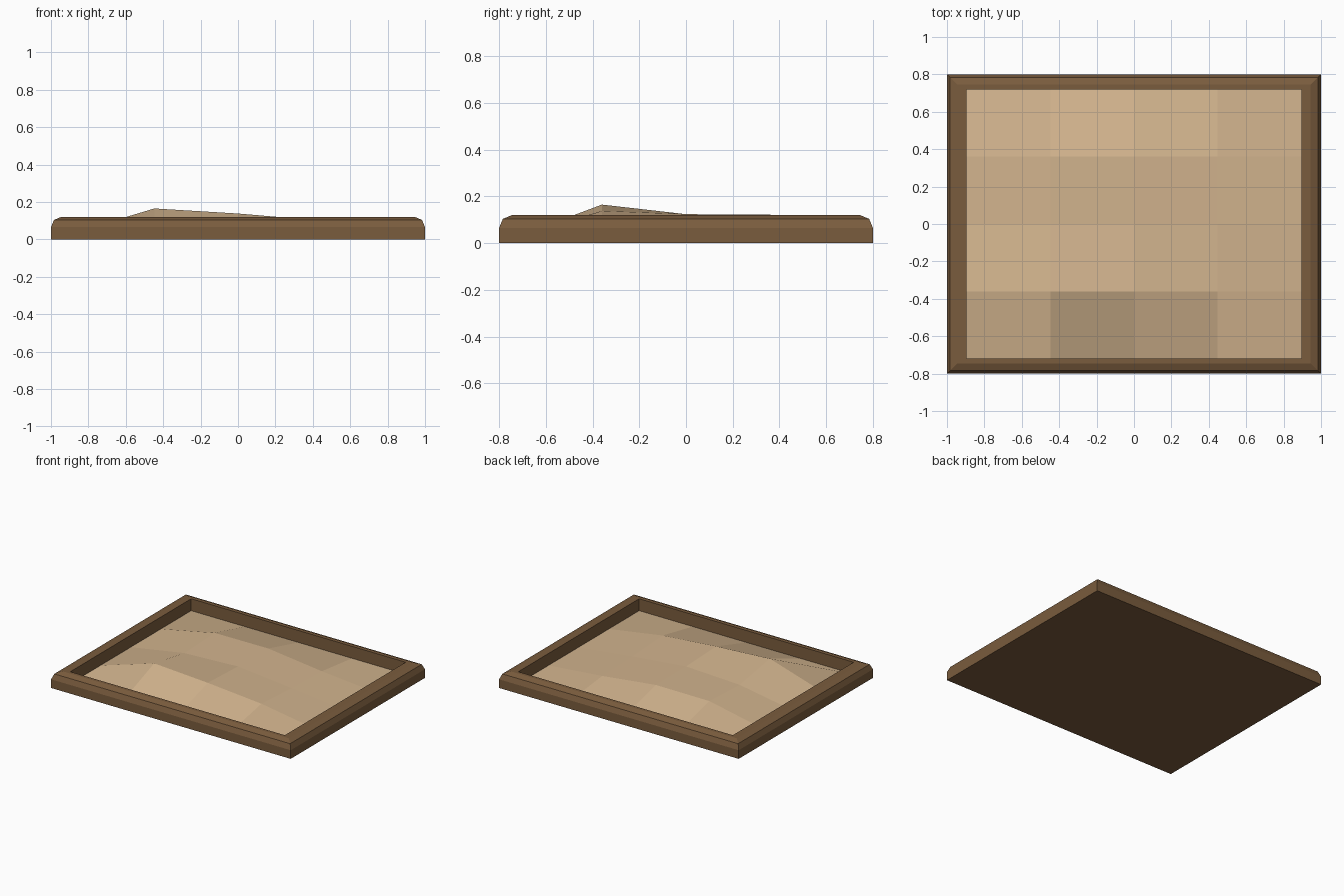
import bpy, bmesh, math

if "Cube" in bpy.data.objects:
    bpy.data.objects.remove(bpy.data.objects["Cube"])


def material(name, rgb):
    m = bpy.data.materials.new(name)
    m.diffuse_color = (*rgb, 1)
    m.use_nodes = True
    m.node_tree.nodes["Principled BSDF"].inputs["Base Color"].default_value = m.diffuse_color
    return m


def add_object(name, bm, mat):
    bmesh.ops.recalc_face_normals(bm, faces=bm.faces)
    mesh = bpy.data.meshes.new(name)
    bm.to_mesh(mesh)
    bm.free()
    mesh.materials.append(mat)
    obj = bpy.data.objects.new(name, mesh)
    bpy.context.collection.objects.link(obj)
    return obj


wood = material("brown wood", (0.195, 0.107, 0.047))
sand = material("tan sand", (0.645, 0.456, 0.270))

# Wooden tray: rectangular rings of (half x, half y, z), rounded outer top edge
R, TOP, RIM = 0.055, 0.12, 0.03
rings = [(1, 0.8, 0)]
for k in range(3):
    a = k * math.pi / 4
    inset = R * (1 - math.cos(a))
    rings.append((1 - inset, 0.8 - inset, TOP - R + R * math.sin(a)))
rings += [(0.895, 0.72, TOP), (0.895, 0.72, RIM - 0.01)]

bm = bmesh.new()
loops = [[bm.verts.new((sx * x, sy * y, z))
          for sx, sy in ((-1, -1), (1, -1), (1, 1), (-1, 1))] for x, y, z in rings]
for lower, upper in zip(loops, loops[1:]):
    for i in range(4):
        j = (i + 1) % 4
        bm.faces.new((lower[i], lower[j], upper[j], upper[i]))
bm.faces.new(loops[0])
bm.faces.new(loops[-1])
add_object("tray_frame", bm, wood)

# Sand bed: 4 x 4 faceted dunes, low around the rim
dunes = [(0.165, 0.138, 0.100),
         (0.105, 0.124, 0.080),
         (0.120, 0.122, 0.070)]
bm = bmesh.new()
grid = []
for j in range(5):
    row = []
    for i in range(5):
        inside = 0 < i < 4 and 0 < j < 4
        z = dunes[j - 1][i - 1] if inside else RIM
        row.append(bm.verts.new(((i - 2) * 0.4475, (j - 2) * 0.36, z)))
    grid.append(row)
for j in range(4):
    for i in range(4):
        bm.faces.new((grid[j][i], grid[j][i + 1], grid[j + 1][i + 1], grid[j + 1][i]))
bed = add_object("sand_bed", bm, sand)
if bed.data.polygons[0].normal.z < 0:
    bed.data.flip_normals()
